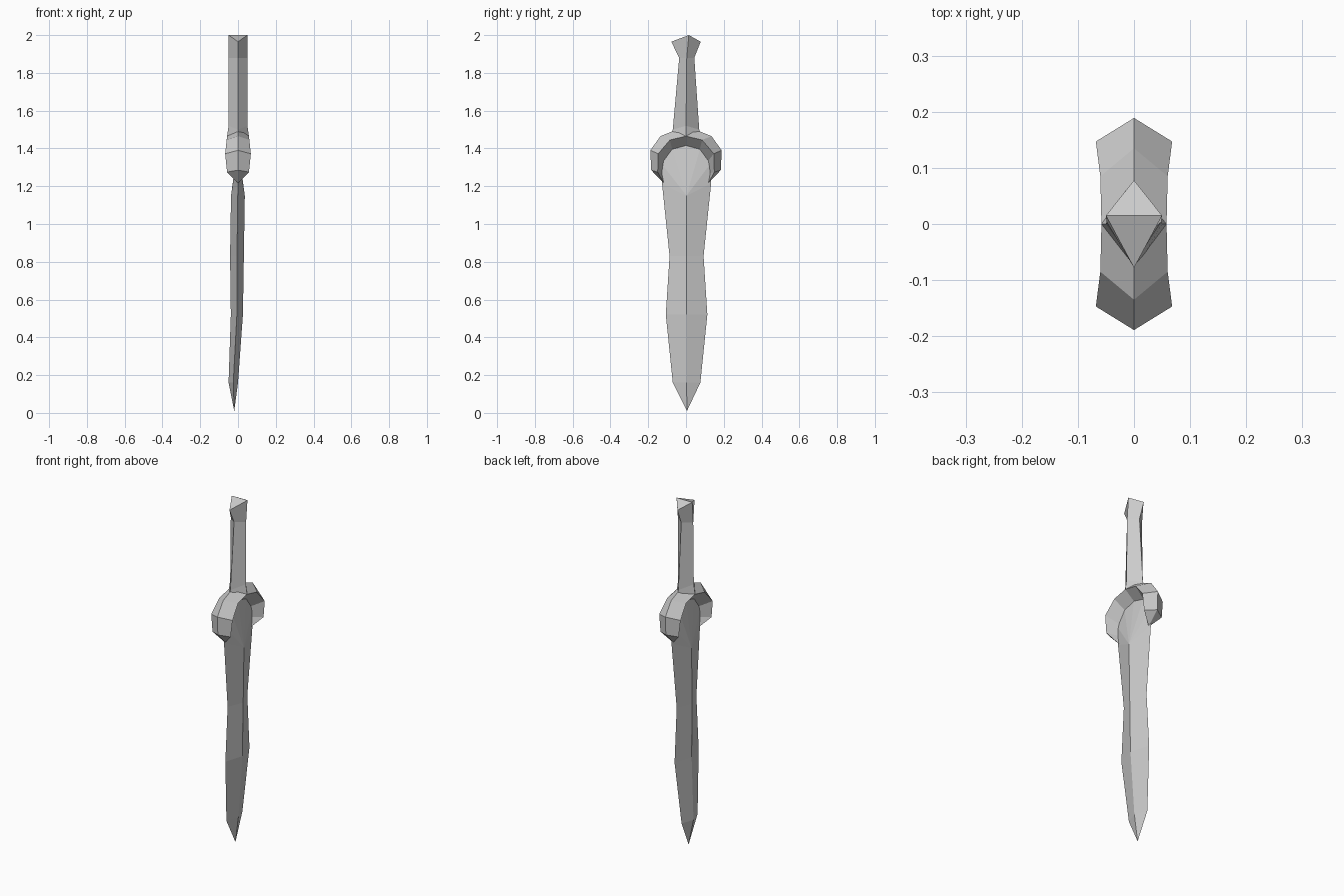
import bpy, bmesh

if "Cube" in bpy.data.objects:
    bpy.data.objects.remove(bpy.data.objects["Cube"])


def finish(bm, name):
    bmesh.ops.remove_doubles(bm, verts=bm.verts, dist=0.0005)
    bmesh.ops.recalc_face_normals(bm, faces=bm.faces)
    mesh = bpy.data.meshes.new(name)
    bm.to_mesh(mesh)
    bm.free()
    obj = bpy.data.objects.new(name, mesh)
    bpy.context.collection.objects.link(obj)
    return obj


def bridge(bm, a, b):
    # closed strip of quads between two equal rings (split flat)
    n = len(a)
    for i in range(n):
        j = (i + 1) % n
        bm.faces.new((a[i], a[j], b[j], b[i]))


def fan(bm, ring, apex):
    for i in range(len(ring)):
        bm.faces.new((ring[i], ring[(i + 1) % len(ring)], apex))


def diamond(bm, back, front, half, z_ridge, z_edge, y0=0.0, x_edge=None):
    xc = (back + front) / 2 if x_edge is None else x_edge
    return [bm.verts.new(p) for p in (
        (front, y0, z_ridge), (xc, y0 + half, z_edge),
        (back, y0, z_ridge), (xc, y0 - half, z_edge))]


# Blade: slightly bent diamond section, narrowing to a point
bm = bmesh.new()
stations = [(-0.050, 0.000, 0.073, 0.16, 0.16), (-0.038, 0.026, 0.110, 0.52, 0.52),
            (-0.042, 0.031, 0.090, 0.83, 0.83), (-0.037, 0.036, 0.130, 1.15, 1.215)]
rings = [diamond(bm, b, f, h, zr, ze, 0.003) for b, f, h, zr, ze in stations]
fan(bm, rings[0], bm.verts.new((-0.02, 0.005, 0.01)))
for a, b in zip(rings, rings[1:]):
    bridge(bm, a, b)
# rounded blade shoulder fanned from the ends of the two ridges
front, right, back, left = rings[-1]
rim = [right] + [bm.verts.new((0, y, z)) for y, z in (
    (0.13, 1.32), (0.075, 1.40), (0, 1.42), (-0.075, 1.40), (-0.13, 1.32))] + [left]
for a, b in zip(rim, rim[1:]):
    bm.faces.new((a, b, front))
    bm.faces.new((b, a, back))
finish(bm, "blade")

# Guard: horseshoe of diamond section, tapering to points at both ends
# each row: outer y, z; side y, z, x; inner y, z
bm = bmesh.new()
half = [(0.0, 1.520, 0.0, 1.465, 0.058, 0.0, 1.415),
        (0.135, 1.465, 0.085, 1.445, 0.060, 0.073, 1.395),
        (0.189, 1.390, 0.147, 1.372, 0.068, 0.118, 1.335),
        (0.184, 1.285, 0.150, 1.275, 0.058, 0.128, 1.270)]
for s in (1, -1):
    rings = []
    for oy, oz, sy, sz, sx, iy, iz in half:
        rings.append([bm.verts.new(p) for p in (
            (0, s * oy, oz), (sx, s * sy, sz), (0, s * iy, iz), (-sx, s * sy, sz))])
    for a, b in zip(rings, rings[1:]):
        bridge(bm, a, b)
    fan(bm, rings[-1], bm.verts.new((0, s * 0.117, 1.215)))
finish(bm, "guard")

# Grip with flared pommel: one diamond column, creased across the top
bm = bmesh.new()
column = [(0.058, 0.085, 1.465, 1.465, 0.0), (0.050, 0.070, 1.52, 1.50, 0.0),
          (0.049, 0.040, 1.88, 1.88, 0.004), (0.050, 0.078, 2.00, 1.965, 0.0)]
rings = [diamond(bm, -x, x, h, zr, ze, y) for x, h, zr, ze, y in column]
for v in (rings[-1][0], rings[-1][2]):
    v.co.y = 0.015
for a, b in zip(rings, rings[1:]):
    bridge(bm, a, b)
bm.faces.new(rings[0])
f, r, b, l = rings[-1]
bm.faces.new((f, r, b))
bm.faces.new((f, b, l))
finish(bm, "grip_and_pommel")
